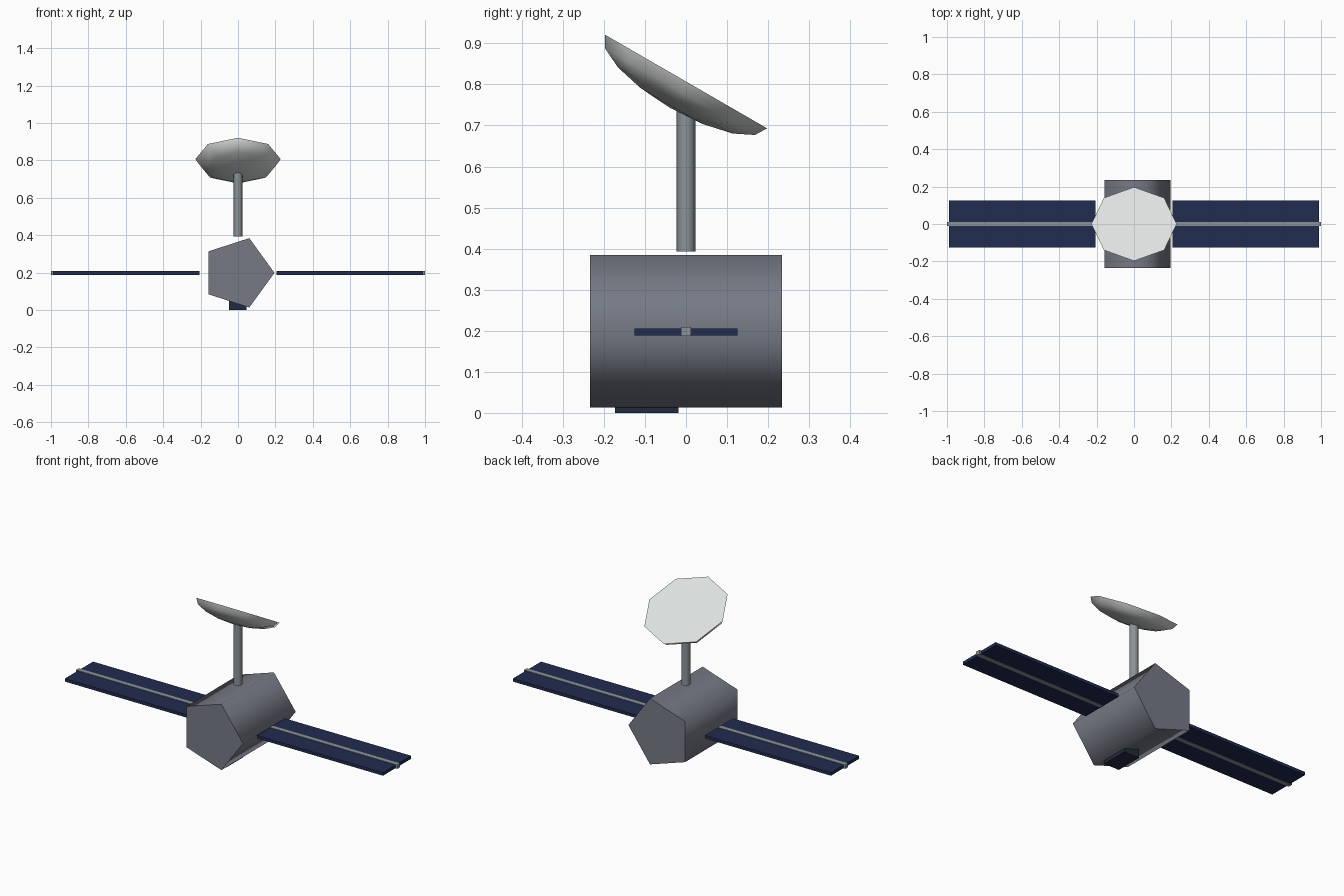
import bpy
import bmesh
from math import sin, cos, pi, radians
from mathutils import Matrix, Vector

cube = bpy.data.objects.get("Cube")
if cube:
    bpy.data.objects.remove(cube, do_unlink=True)


def material(name, rgb):
    mat = bpy.data.materials.new(name)
    mat.use_nodes = True
    mat.diffuse_color = (*rgb, 1)
    mat.node_tree.nodes["Principled BSDF"].inputs["Base Color"].default_value = (*rgb, 1)
    return mat


hull_grey = material("hull grey", (0.18, 0.195, 0.235))
metal = material("light metal", (0.26, 0.295, 0.315))
dish_white = material("dish white", (0.73, 0.76, 0.75))
panel_blue = material("panel navy", (0.015, 0.025, 0.08))
lens_dark = material("sensor dark blue", (0.016, 0.025, 0.05))


def finish(name, bm, mat):
    bmesh.ops.recalc_face_normals(bm, faces=bm.faces)
    mesh = bpy.data.meshes.new(name)
    bm.to_mesh(mesh)
    bm.free()
    mesh.materials.append(mat)
    obj = bpy.data.objects.new(name, mesh)
    bpy.context.collection.objects.link(obj)
    bpy.ops.object.select_all(action="DESELECT")
    obj.select_set(True)
    bpy.context.view_layer.objects.active = obj
    bpy.ops.object.shade_smooth_by_angle(angle=radians(80))
    return obj


def turned(name, profile, sides, mat, place):
    """Closed solid of revolution from (radius, height) points."""
    bm = bmesh.new()
    rings = []
    for r, h in profile:
        angles = [2 * pi * i / sides for i in range(sides)]
        rings.append([bm.verts.new((r * cos(a), r * sin(a), h)) for a in angles])
    for low, high in zip(rings, rings[1:]):
        for i in range(sides):
            j = (i + 1) % sides
            bm.faces.new((low[i], low[j], high[j], high[i]))
    for ring, (r, h) in zip((rings[0], rings[-1]), (profile[0], profile[-1])):
        if r > 0:
            bm.faces.new(ring)
    bmesh.ops.remove_doubles(bm, verts=bm.verts, dist=1e-5)
    bm.transform(place)
    return finish(name, bm, mat)


def box(name, low, high, mat):
    bm = bmesh.new()
    low, high = Vector(low), Vector(high)
    bmesh.ops.create_cube(bm, size=1)
    bm.transform(Matrix.Translation((low + high) / 2) @ Matrix.Diagonal((*(high - low), 1)))
    return finish(name, bm, mat)


# Five-sided hull lying along y
turned("hull", [(0.195, -0.234), (0.195, 0.234)], 5, hull_grey,
       Matrix.Translation((0, 0, 0.199)) @ Matrix.Rotation(pi / 2, 4, "X"))

# Mast and tilted dish with a flat face
turned("mast", [(0.023, 0.393), (0.023, 0.738)], 8, metal, Matrix.Identity(4))
bowl = [(0.228 * sin(i * pi / 8), -0.075 * cos(i * pi / 8)) for i in range(5)]
turned("dish", bowl, 8, dish_white,
       Matrix.Translation((0, 0, 0.807)) @ Matrix.Rotation(radians(-30), 4, "X"))

# Solar wings, each with a spar along its middle
for side, s in (("left", 1), ("right", -1)):
    x0, x1 = sorted((s * 0.205, s * 0.99))
    box(side + "_solar_panel", (x0, -0.125, 0.189), (x1, 0.125, 0.206), panel_blue)
    x0, x1 = sorted((s * 0.205, s))
    box(side + "_panel_spar", (x0, -0.012, 0.187), (x1, 0.012, 0.209), metal)

# Sensor box under the hull
box("sensor", (-0.048, -0.173, 0), (0.046, -0.018, 0.06), lens_dark)
